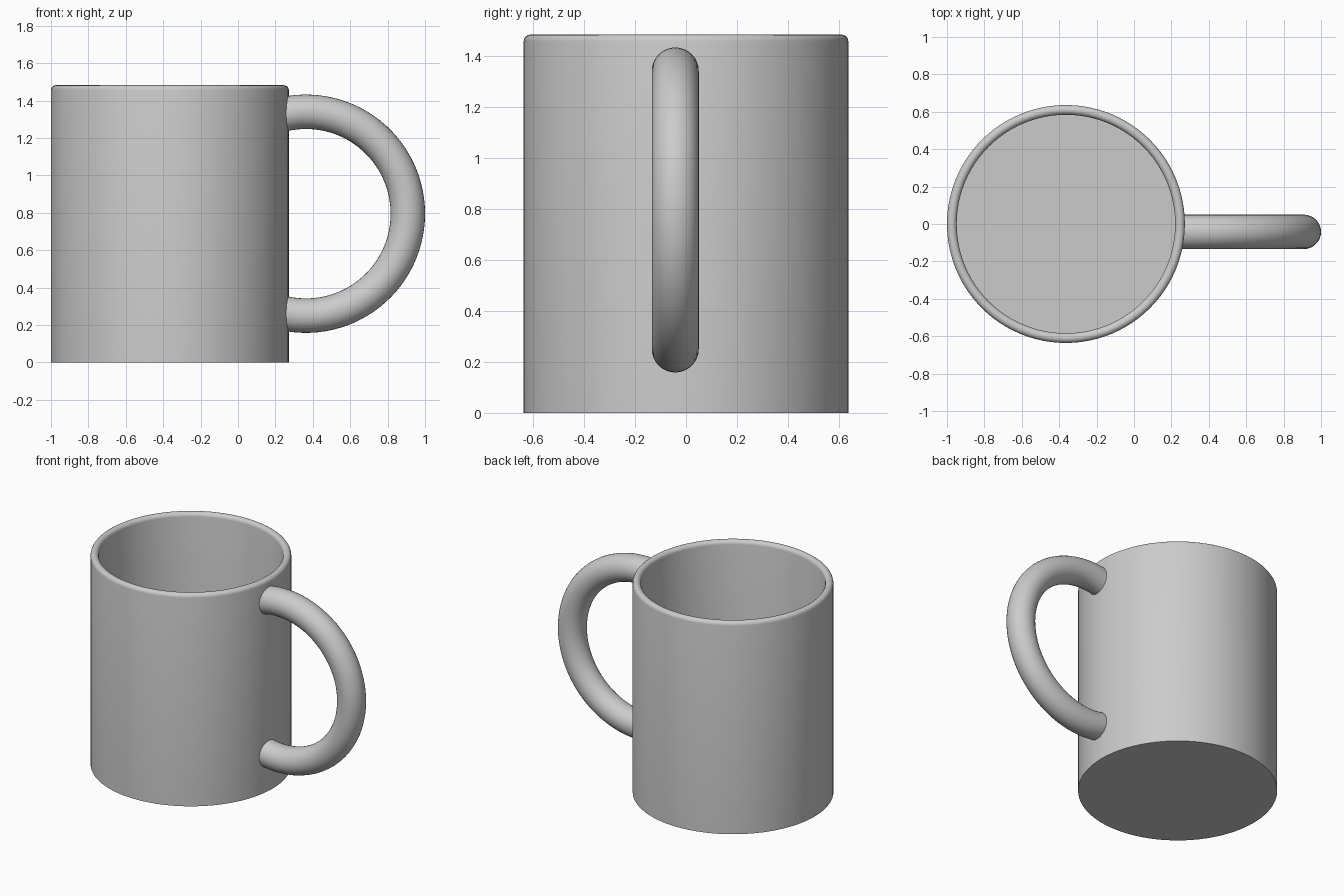
import bpy
import bmesh
from math import pi, sin, cos, asin, radians
from mathutils import Matrix, Vector

cube = bpy.data.objects.get("Cube")
if cube:
    bpy.data.objects.remove(cube, do_unlink=True)

# Single glaze colour
glaze = bpy.data.materials.new("light_grey_glaze")
glaze.use_nodes = True
colour = (0.6, 0.6, 0.6, 1)
glaze.diffuse_color = colour
glaze.node_tree.nodes["Principled BSDF"].inputs["Base Color"].default_value = colour


def finish(name, bm):
    """Turn a bmesh into a smooth object with sharp hard edges."""
    bmesh.ops.recalc_face_normals(bm, faces=bm.faces)
    mesh = bpy.data.meshes.new(name)
    bm.to_mesh(mesh)
    bm.free()
    mesh.materials.append(glaze)
    mesh.shade_smooth()
    mesh.set_sharp_from_angle(angle=radians(35))
    obj = bpy.data.objects.new(name, mesh)
    bpy.context.collection.objects.link(obj)
    return obj


def spin_profile(bm, points, closed, axis, angle, steps):
    """Sweep a profile around an axis through the origin."""
    verts = [bm.verts.new(p) for p in points]
    pairs = list(zip(verts, verts[1:]))
    if closed:
        pairs.append((verts[-1], verts[0]))
    edges = [bm.edges.new(p) for p in pairs]
    bmesh.ops.spin(bm, geom=verts + edges, cent=(0, 0, 0), axis=axis,
                   angle=angle, steps=steps)
    bmesh.ops.remove_doubles(bm, verts=bm.verts, dist=1e-5)


# Cup body: outer wall, rounded rim, inner wall and floor
radius, height, wall, floor = 0.636, 1.482, 0.052, 0.05
lip = wall / 2
profile = [(0, 0, 0), (radius, 0, 0)]
for i in range(9):
    a = pi * i / 8
    profile.append((radius - lip + lip * cos(a), 0, height - lip + lip * sin(a)))
profile += [(radius - wall, 0, floor), (0, 0, floor)]
bm = bmesh.new()
spin_profile(bm, profile, False, (0, 0, 1), 2 * pi, 96)
body = finish("cup_body", bm)
body.location = (-0.364, 0, 0)

# Handle: part of a ring whose ends sink into the wall
ring, tube = 0.545, 0.092
overlap = asin(0.12 / ring)
sweep = pi + 2 * overlap
circle = [(ring + tube * cos(2 * pi * i / 32), tube * sin(2 * pi * i / 32), 0)
          for i in range(32)]
start = Matrix.Rotation(-sweep / 2, 3, 'Y')
bm = bmesh.new()
spin_profile(bm, [start @ Vector(p) for p in circle], True, (0, 1, 0), sweep, 56)
bmesh.ops.holes_fill(bm, edges=[e for e in bm.edges if e.is_boundary], sides=0)
handle = finish("handle", bm)
handle.location = (0.363, -0.042, 0.795)
